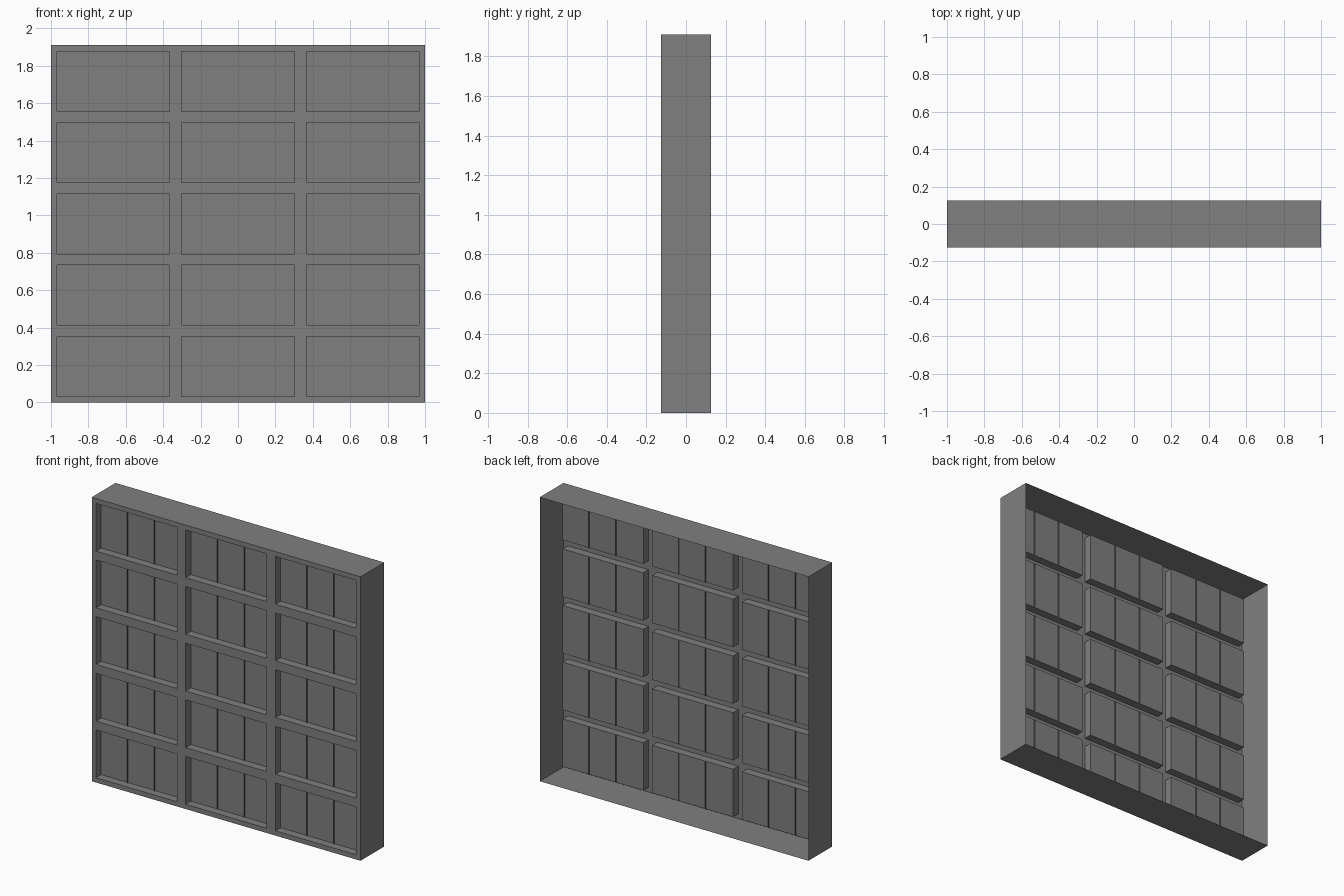
import bpy
import bmesh

cube = bpy.data.objects.get("Cube")
if cube:
    bpy.data.objects.remove(cube, do_unlink=True)

WIDTH, HEIGHT = 2.0, 1.91
FRONT, BACK = -0.126, 0.126
RECESS = 0.055
FIN = 0.01

COLUMNS = [(-0.968, -0.367), (-0.301, 0.301), (0.367, 0.968)]
ROWS = [(0.032 + 0.381 * i, 0.353 + 0.381 * i) for i in range(5)]

grey = bpy.data.materials.new("mid grey")
grey.use_nodes = True
colour = (0.215, 0.215, 0.215, 1)
grey.diffuse_color = colour
grey.node_tree.nodes["Principled BSDF"].inputs["Base Color"].default_value = colour


def make_object(name, bm):
    bmesh.ops.remove_doubles(bm, verts=bm.verts, dist=0.0005)
    mesh = bpy.data.meshes.new(name)
    bm.to_mesh(mesh)
    bm.free()
    mesh.materials.append(grey)
    obj = bpy.data.objects.new(name, mesh)
    bpy.context.collection.objects.link(obj)
    return obj


def face(bm, *points):
    return bm.faces.new([bm.verts.new(p) for p in points])


def front_rect(bm, x0, x1, z0, z1, y):
    face(bm, (x0, y, z0), (x1, y, z0), (x1, y, z1), (x0, y, z1))


def tube(bm, x0, x1, z0, z1, y0, y1, inward):
    """Four walls running between two depths, facing inward or outward."""
    ring = [(x0, z0), (x1, z0), (x1, z1), (x0, z1)]
    for i, (ax, az) in enumerate(ring):
        bx, bz = ring[(i + 1) % 4]
        quad = [(ax, y0, az), (ax, y1, az), (bx, y1, bz), (bx, y0, bz)]
        face(bm, *(reversed(quad) if inward else quad))


# Front lattice, split along every opening edge
bm = bmesh.new()
xs = [-WIDTH / 2] + [x for c in COLUMNS for x in c] + [WIDTH / 2]
zs = [0] + [z for r in ROWS for z in r] + [HEIGHT]
for i in range(len(xs) - 1):
    for j in range(len(zs) - 1):
        if i % 2 == 0 or j % 2 == 0:
            front_rect(bm, xs[i], xs[i + 1], zs[j], zs[j + 1], FRONT)
make_object("front_lattice", bm)

# Outer casing, open at the back
bm = bmesh.new()
tube(bm, -WIDTH / 2, WIDTH / 2, 0, HEIGHT, FRONT, BACK, False)
make_object("outer_casing", bm)

# Recessed pockets and the thin upright ribs dividing each into thirds
pockets, ribs = bmesh.new(), bmesh.new()
floor = FRONT + RECESS
for x0, x1 in COLUMNS:
    for z0, z1 in ROWS:
        tube(pockets, x0, x1, z0, z1, FRONT, floor, True)
        front_rect(pockets, x0, x1, z0, z1, floor)
        for k in (1, 2):
            x = x0 + (x1 - x0) * k / 3
            face(ribs, (x, floor - FIN, z0), (x, floor + FIN, z0),
                 (x, floor + FIN, z1), (x, floor - FIN, z1))
make_object("recessed_panels", pockets)
make_object("panel_ribs", ribs)
